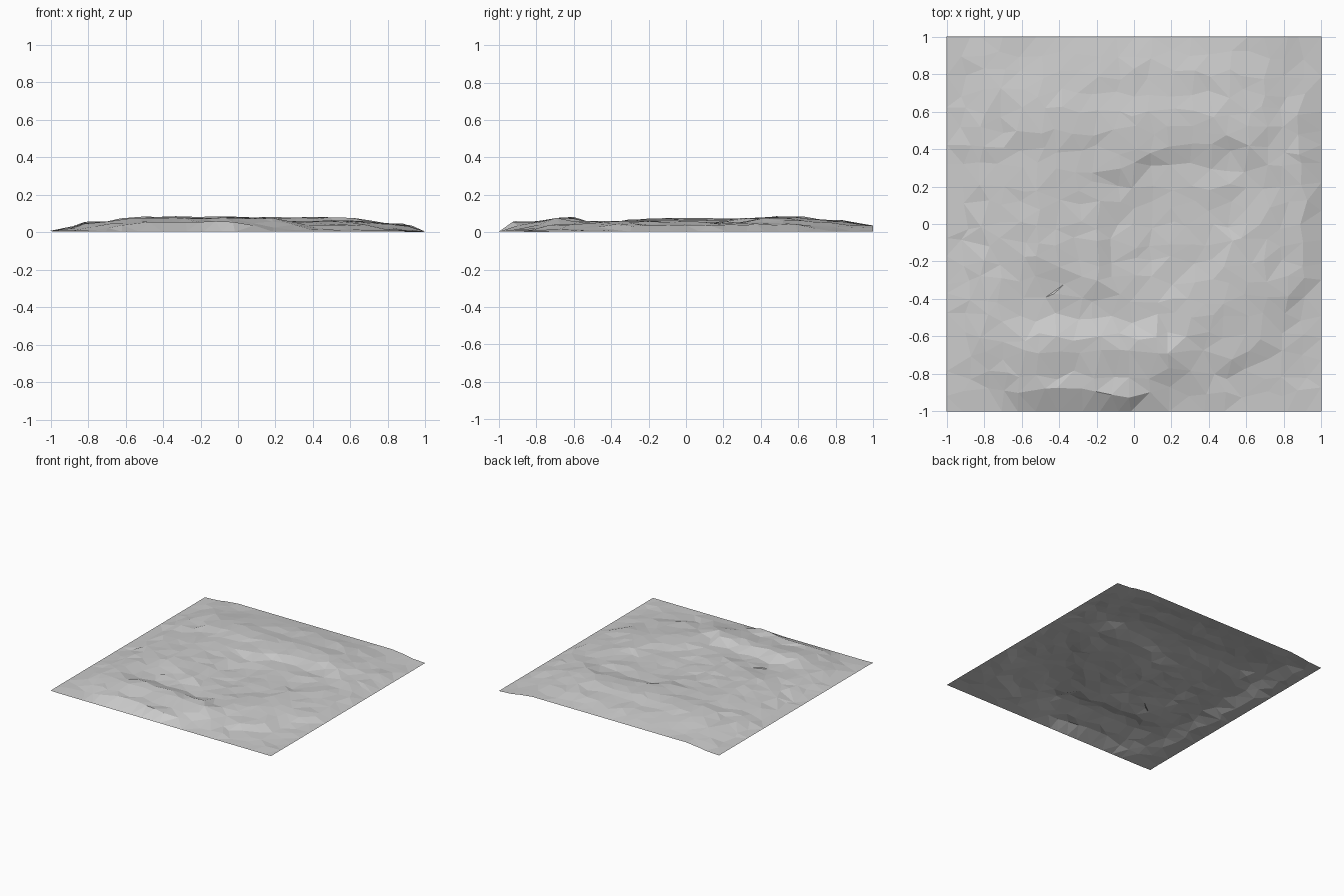
import bpy
import bmesh
import random
from mathutils import Vector
from mathutils.geometry import intersect_point_line

random.seed(4)
CELLS = 20

default_cube = bpy.data.objects.get("Cube")
if default_cube:
    bpy.data.objects.remove(default_cube)

# Landforms: height in thousandths, then the path it follows in plan
LANDFORMS = {
    "west_edge": (8, [(-1, 1), (-1, -1)]),
    "south_edge": (3, [(-1, -1), (1, -1)]),
    "east_edge": (3, [(1, -1), (1, 1)]),
    "north_edge": (36, [(-.6, 1), (.6, 1)]),
    "north_ridge": (84, [(-.55, .55), (0, .53), (.4, .56)]),
    "north_lip": (76, [(-.2, .27), (.1, .42), (.3, .5), (.6, .45)]),
    "north_foot": (50, [(-.1, .17), (.15, .3), (.4, .36), (.7, .33)]),
    "west_rim": (68, [(-.22, .2), (-.17, 0), (-.22, -.3)]),
    "west_foot": (44, [(-.06, .02), (-.1, -.2), (-.12, -.4)]),
    "basin_floor": (42, [(.1, .1), (.1, -.2)]),
    "east_rim": (62, [(.25, -.48), (.4, -.32), (.58, -.1)]),
    "east_foot": (42, [(.2, -.3), (.35, -.2), (.47, -.03)]),
    "valley": (42, [(-.5, -.48), (-.1, -.5), (.2, -.52)]),
    "south_crest": (78, [(-.5, -.62), (-.15, -.63), (.2, -.66)]),
    "south_lip": (56, [(-.55, -.9), (0, -.91)]),
    "east_scarp": (42, [(.4, -.74), (.62, -.62), (.85, -.3), (.9, .6)]),
    "scarp_foot": (12, [(.45, -.85), (.7, -.72), (.94, -.4)]),
    "west_slope": (54, [(-.75, .6), (-.7, 0), (-.75, -.5)]),
    "west_plateau": (72, [(-.5, .3), (-.45, -.15)]),
    "east_plateau": (56, [(.6, -.4), (.7, 0)]),
    "north_slope": (62, [(-.4, .8), (.5, .78)]),
}


def path_distance(point, path):
    """Shortest distance from a point to a chain of segments."""
    best = 9.0
    for a, b in zip(path, path[1:]):
        a, b = Vector(a).to_3d(), Vector(b).to_3d()
        t = intersect_point_line(point, a, b)[1]
        best = min(best, (point - a.lerp(b, min(max(t, 0), 1))).length)
    return best


def height(x, y):
    """Blend the landforms, the nearest counting most."""
    point = Vector((x, y, 0))
    total = weights = 0.0
    for level, path in LANDFORMS.values():
        w = 1 / (path_distance(point, path) + .01) ** 3
        total += level / 1000 * w
        weights += w
    return total / weights


# Matt grey ground
grey = bpy.data.materials.new("ground_grey")
grey.use_nodes = True
colour = (.6, .6, .6, 1)
grey.diffuse_color = colour
grey.node_tree.nodes["Principled BSDF"].inputs["Base Color"].default_value = colour

# Terrain sheet: a loosely scattered grid raised to the landform heights
bm = bmesh.new()
bmesh.ops.create_grid(bm, x_segments=CELLS, y_segments=CELLS, size=1)
for v in bm.verts:
    on_x, on_y = abs(v.co.x) > .99, abs(v.co.y) > .99
    if not on_x:
        v.co.x += random.uniform(-.03, .03)
    if not on_y:
        v.co.y += random.uniform(-.03, .03)
    rough = 0 if on_x or on_y else random.uniform(-.005, .005)
    v.co.z = max(0, height(v.co.x, v.co.y) + rough)

# Tie the lowest corner to the ground
min(bm.verts, key=lambda v: v.co.z).co.z = 0

# Facets, with each diagonal along the gentler fold
bmesh.ops.triangulate(bm, faces=bm.faces[:], quad_method='SHORT_EDGE')
mesh = bpy.data.meshes.new("terrain")
bm.to_mesh(mesh)
bm.free()
mesh.materials.append(grey)
terrain = bpy.data.objects.new("terrain", mesh)
bpy.context.collection.objects.link(terrain)
